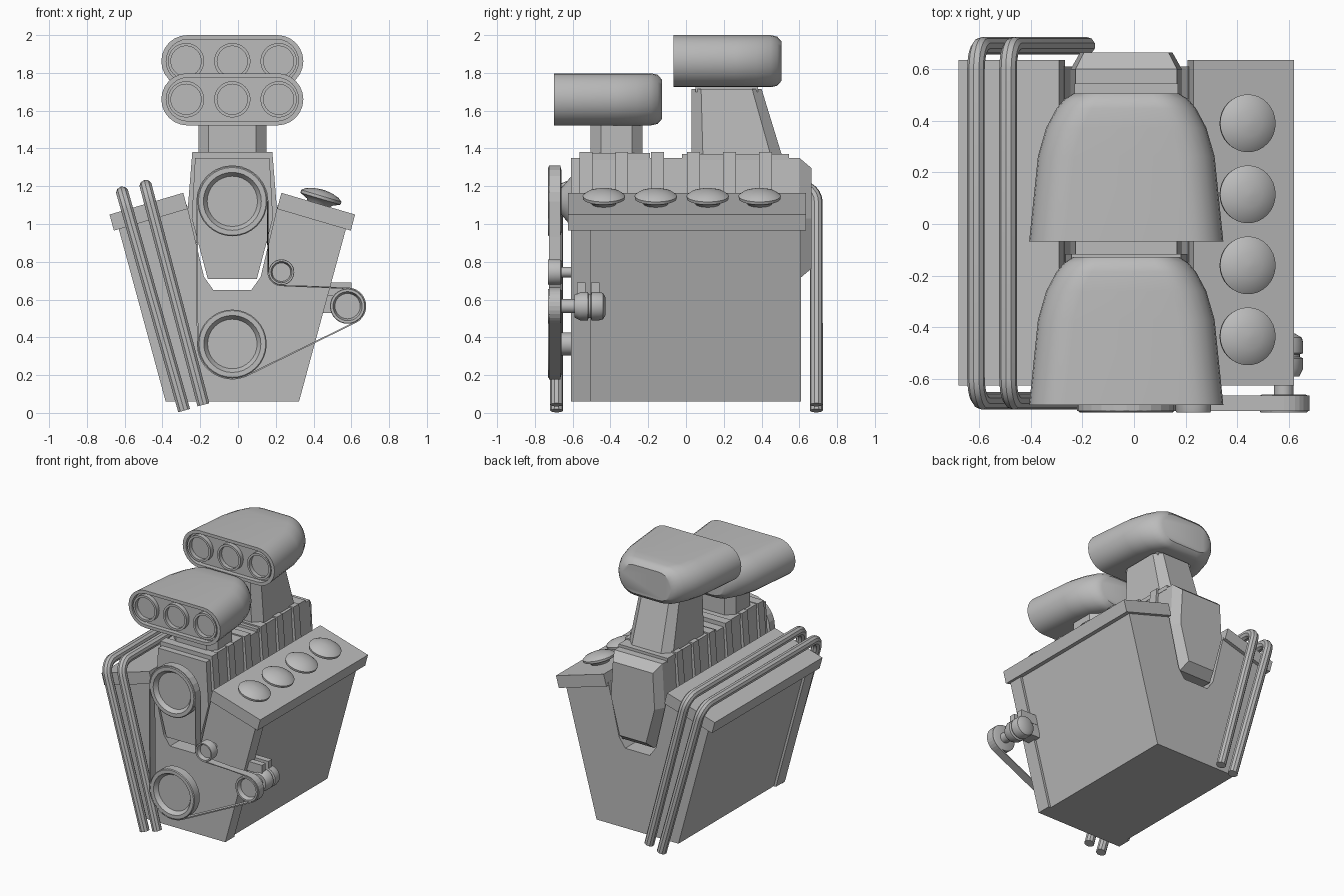
import bpy, bmesh, math
from mathutils import Vector

cube = bpy.data.objects.get("Cube")
if cube:
    bpy.data.objects.remove(cube)

CX = -0.03  # centre line of the engine
grey = bpy.data.materials.new("plain grey")
grey.use_nodes = True
grey.diffuse_color = (0.5, 0.5, 0.5, 1)
grey.node_tree.nodes["Principled BSDF"].inputs["Base Color"].default_value = (0.5, 0.5, 0.5, 1)


def finish(obj, smooth):
    obj.data.materials.append(grey)
    if smooth:
        bpy.ops.object.select_all(action='DESELECT')
        obj.select_set(True)
        bpy.context.view_layer.objects.active = obj
        bpy.ops.object.shade_smooth_by_angle(angle=math.radians(35))
    return obj


def loft(name, rings, smooth=False, closed=False):
    """Skin a list of equal point rings, capping both ends unless closed."""
    bm = bmesh.new()
    rows = [[bm.verts.new(p) for p in ring] for ring in rings]
    n = len(rows[0])
    pairs = list(zip(rows, rows[1:]))
    if closed:
        pairs.append((rows[-1], rows[0]))
    for a, b in pairs:
        for i in range(n):
            j = (i + 1) % n
            bm.faces.new((a[i], a[j], b[j], b[i]))
    if not closed:
        bm.faces.new(rows[0])
        bm.faces.new(rows[-1])
    bmesh.ops.recalc_face_normals(bm, faces=bm.faces)
    mesh = bpy.data.meshes.new(name)
    bm.to_mesh(mesh)
    bm.free()
    obj = bpy.data.objects.new(name, mesh)
    bpy.context.collection.objects.link(obj)
    return finish(obj, smooth)


def prism(name, pts, y0, y1):
    return loft(name, [[(x, y, z) for x, z in pts] for y in (y0, y1)])


def mirrored(half):
    """Close a right half outline (x from centre, z) about the centre line."""
    return [(CX + x, z) for x, z in half] + [(CX - x, z) for x, z in reversed(half)]


def box(name, x0, x1, y0, y1, z0, z1):
    return prism(name, [(x0, z0), (x1, z0), (x1, z1), (x0, z1)], y0, y1)


def lathe(name, profile, centre, axis=(0, -1, 0), n=32):
    """Turn (radius, height) points about an axis."""
    q = Vector(axis).to_track_quat('Z', 'Y')
    turn = [2 * math.pi * i / n for i in range(n)]
    rings = [[Vector(centre) + q @ Vector((r * math.cos(t), r * math.sin(t), h))
              for t in turn] for r, h in profile]
    return loft(name, rings, smooth=True)


# Engine block with its central valley, and the wider front plate
def bank_outline(grow):
    return mirrored([(0.335 + grow, 0.06), (0.585 + grow, 0.98), (0.6, 1.02),
                     (0.24, 1.10), (0.15, 0.72), (0.1, 0.65)])


prism("engine_block", bank_outline(0), -0.52, 0.61)
prism("front_plate", bank_outline(0.018), -0.61, -0.505)

# Cylinder heads
for side, name in ((1, "left_head"), (-1, "right_head")):
    pts = [(0.26, 1.165), (0.65, 1.05), (0.627, 0.965), (0.237, 1.08)]
    prism(name, [(CX + side * x, z) for x, z in pts], -0.625, 0.635)

# Domed caps on the left head
for i in range(4):
    lathe(f"head_cap_{i + 1}", [(0.055, -0.055), (0.07, -0.03), (0.11, -0.012), (0.112, 0.004),
                                (0.09, 0.02), (0.05, 0.033), (0.01, 0.038)],
          (0.44, -0.435 + 0.275 * i, 1.145), (0.286, 0, 0.958))

# Supercharger casing with a bevelled rear end
casing = mirrored([(0.197, 1.35), (0.215, 1.03), (0.13, 0.71)])
loft("blower_casing",
     [[(CX + (x - CX) * s, y, 1.03 + (z - 1.03) * s) for x, z in casing]
      for y, s in ((-0.61, 1), (0.6, 1), (0.665, 0.83))])
for i in range(6):
    y = -0.53 + 0.19 * i
    prism(f"blower_rib_{i + 1}", mirrored([(0.212, 1.38), (0.24, 1.03), (0.2, 0.9)]), y - 0.034, y + 0.034)

# Scoop necks: chamfered columns on flanges
def neck_ring(w, y0, y1, z, c):
    right = [(w - c, y0), (w, y0 + c), (w, y1 - c), (w - c, y1)]
    return [(x, y, z) for x, y in mirrored(right)]


loft("front_neck", [neck_ring(0.18, -0.505, -0.23, z, 0.055) for z in (1.34, 1.54)])
box("front_neck_flange", CX - 0.2, CX + 0.2, -0.54, -0.19, 1.34, 1.375)
loft("rear_neck", [neck_ring(0.18, 0.03, 0.515, 1.34, 0.06), neck_ring(0.16, 0.03, 0.4, 1.715, 0.05)])
box("rear_neck_flange", CX - 0.2, CX + 0.2, -0.02, 0.545, 1.34, 1.37)
box("rear_neck_top", CX - 0.14, CX + 0.14, 0.05, 0.38, 1.70, 1.75)


# Air scoops: rounded, tapering backwards, with three intakes each
def stadium(w, h, y, z):
    ring = []
    for start, side in ((-90, 1), (90, -1)):
        for k in range(13):
            a = math.radians(start + 15 * k)
            ring.append((CX + side * (w - h) + h * math.cos(a), y, z + h * math.sin(a)))
    return ring


def scoop(name, y, z):
    sections = [(0.035, 0.35, 0.115), (0, 0.35, 0.115), (0, 0.376, 0.138), (0.33, 0.342, 0.138),
                (0.44, 0.31, 0.138), (0.515, 0.27, 0.138), (0.55, 0.24, 0.13), (0.572, 0.205, 0.105)]
    loft(name + "_scoop", [stadium(w, h, y + dy, z) for dy, w, h in sections], smooth=True)
    for i in (-1, 0, 1):
        lathe(f"{name}_intake_{i + 2}", [(0.096, -0.04), (0.096, 0), (0.08, 0), (0.08, -0.03)],
              (CX + 0.245 * i, y + 0.003, z))


scoop("front", -0.70, 1.66)
scoop("rear", -0.067, 1.862)

# Pulleys with dished faces and their shafts
pulleys = {"blower": (CX, 1.12, 0.185), "crank": (CX, 0.365, 0.182),
           "idler": (0.23, 0.745, 0.068), "alternator": (0.58, 0.565, 0.093)}
for name, (x, z, r) in pulleys.items():
    lathe(name + "_pulley", [(r * 0.9, -0.07), (r, -0.065), (r, -0.005), (r * 0.97, 0),
                             (r * 0.83, 0), (r * 0.72, -0.03)], (x, -0.73, z))
    s = min(0.06, r * 0.4)
    lathe(name + "_shaft", [(s, -0.14), (s, -0.05)], (x, -0.73, z))
lathe("blower_nose", [(0.13, 0), (0.07, 0.05)], (CX, -0.61, 1.12))

# Drive belt: arcs round each pulley joined by straight runs
arcs = [("blower", 0, 180), ("crank", 180, 296), ("alternator", 296, 450), ("idler", 270, 180)]
rings = []
for name, a0, a1 in arcs:
    x, z, r = pulleys[name]
    for k in range(13):
        a = math.radians(a0 + (a1 - a0) * k / 12)
        edge = [(r - 0.002, -0.725), (r + 0.006, -0.725), (r + 0.006, -0.665), (r - 0.002, -0.665)]
        rings.append([(x + q * math.cos(a), y, z + q * math.sin(a)) for q, y in edge])
loft("drive_belt", rings, closed=True)

# Alternator body and its brackets
lathe("alternator_body", [(0.045, -0.165), (0.07, -0.15), (0.075, -0.13), (0.075, -0.09), (0.062, -0.085),
                          (0.062, -0.075), (0.075, -0.07), (0.075, -0.03), (0.06, 0)], (0.58, -0.59, 0.565))
for i, y in enumerate((-0.555, -0.48)):
    box(f"alternator_bracket_{i + 1}", 0.46, 0.6, y - 0.022, y + 0.022, 0.62, 0.69)
box("alternator_mount", 0.44, 0.56, -0.56, -0.46, 0.53, 0.62)

# Pipes looping over the right head and down both ends
def pipe(name, top, foot, bend=0.09):
    top, foot = Vector(top), Vector(foot)
    down = (foot - top).normalized()
    path = [(foot.x, -0.685, foot.y)]
    for y, sign in ((-0.685, 1), (0.69, -1)):
        corner = []
        for k in range(7):
            a = math.radians(15 * k)
            p = top + down * bend * (1 - math.sin(a))
            corner.append((p.x, y + sign * bend * (1 - math.cos(a)), p.y))
        path += corner if sign > 0 else corner[::-1]
    path.append((foot.x, 0.69, foot.y))
    curve = bpy.data.curves.new(name, 'CURVE')
    curve.dimensions = '3D'
    curve.bevel_depth = 0.034
    curve.bevel_resolution = 3
    curve.use_fill_caps = True
    spline = curve.splines.new('POLY')
    spline.points.add(len(path) - 1)
    for point, co in zip(spline.points, path):
        point.co = (*co, 1)
    obj = bpy.data.objects.new(name, curve)
    bpy.context.collection.objects.link(obj)
    bpy.ops.object.select_all(action='DESELECT')
    obj.select_set(True)
    bpy.context.view_layer.objects.active = obj
    bpy.ops.object.convert(target='MESH')
    finish(bpy.context.object, True)


pipe("outer_pipe", (-0.612, 1.165), (-0.285, 0.012))
pipe("inner_pipe", (-0.488, 1.2), (-0.183, 0.043))
